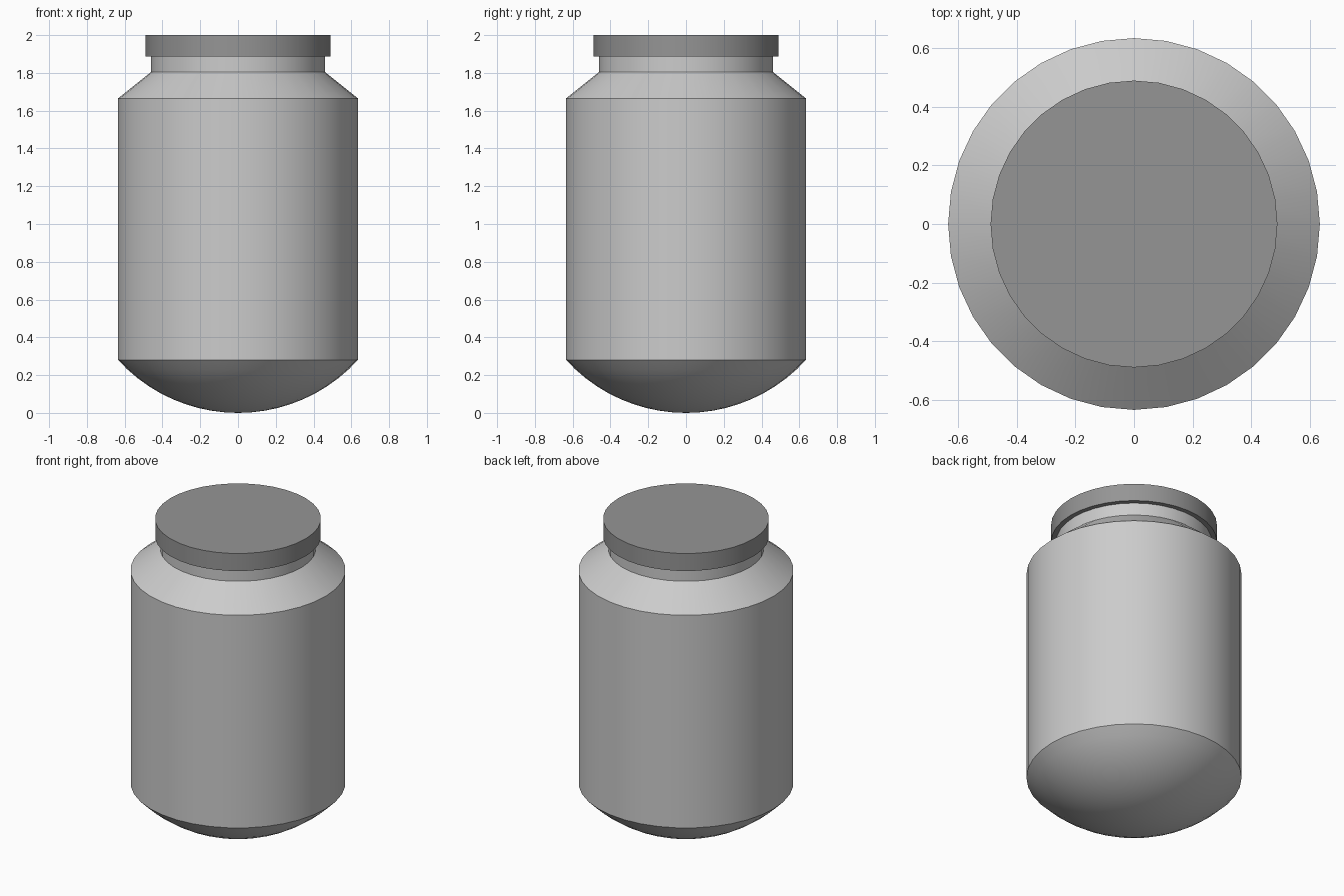
import bpy, bmesh, math

if "Cube" in bpy.data.objects:
    bpy.data.objects.remove(bpy.data.objects["Cube"])

SIDES = 36


def lathe(name, profile):
    """Spin (radius, z) points around z; radius 0 makes a pole, open ends are capped."""
    bm = bmesh.new()
    rings = []
    for r, z in profile:
        if r == 0:
            rings.append([bm.verts.new((0, 0, z))] * SIDES)
        else:
            rings.append([bm.verts.new((r * math.cos(a), r * math.sin(a), z))
                          for a in (2 * math.pi * i / SIDES for i in range(SIDES))])
    for lo, hi in zip(rings, rings[1:]):
        for i in range(SIDES):
            j = (i + 1) % SIDES
            loop = [lo[i], lo[j], hi[j], hi[i]]
            bm.faces.new(list(dict.fromkeys(loop)))
    for ring in (rings[0], rings[-1]):
        if ring[0] is not ring[1]:
            bm.faces.new(ring)
    bmesh.ops.recalc_face_normals(bm, faces=bm.faces[:])
    mesh = bpy.data.meshes.new(name)
    bm.to_mesh(mesh)
    bm.free()
    obj = bpy.data.objects.new(name, mesh)
    bpy.context.collection.objects.link(obj)
    bpy.ops.object.select_all(action='DESELECT')
    obj.select_set(True)
    bpy.context.view_layer.objects.active = obj
    bpy.ops.object.shade_smooth_by_angle(angle=math.radians(30))
    return obj


# Jar body: shallow spherical base, straight wall, sloped shoulder and neck
R, H = 0.635, 0.28
ball = (R * R + H * H) / (2 * H)
edge = math.asin(R / ball)
STEPS = 10
profile = [(0, 0)]
for k in range(1, STEPS + 1):
    a = edge * k / STEPS
    profile.append((ball * math.sin(a), ball * (1 - math.cos(a))))
profile += [(R, 1.665), (0.46, 1.805), (0.46, 1.886)]
lathe("jar_body", profile)

# Flat lid overhanging the neck
lid = lathe("lid", [(0.49, 1.886), (0.49, 2.0)])
dark = bpy.data.materials.new("dark_grey")
dark.diffuse_color = (0.3, 0.3, 0.3, 1)
dark.use_nodes = True
dark.node_tree.nodes["Principled BSDF"].inputs["Base Color"].default_value = dark.diffuse_color
lid.data.materials.append(dark)
